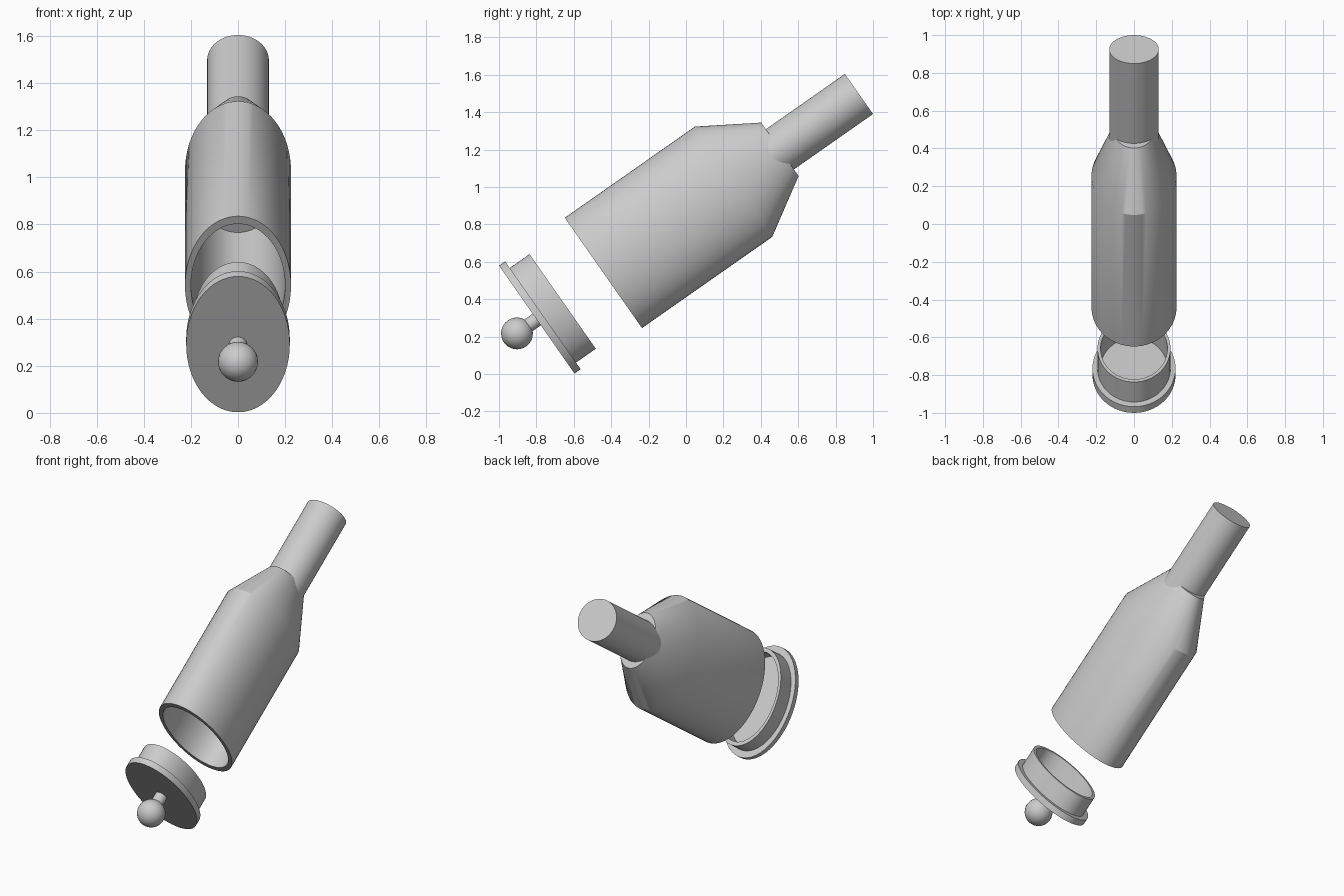
import bpy, bmesh, math
from mathutils import Matrix

cube = bpy.data.objects.get("Cube")
if cube:
    bpy.data.objects.remove(cube, do_unlink=True)

grey = bpy.data.materials.new("plain grey")
grey.use_nodes = True
COLOUR = (0.6, 0.6, 0.6, 1)
grey.diffuse_color = COLOUR
grey.node_tree.nodes["Principled BSDF"].inputs["Base Color"].default_value = COLOUR

# Shared tilted axis: local z runs from the lid up to the handle end
AXIS = Matrix.Translation((0, -0.798, 0.291)) @ Matrix.Rotation(math.radians(-55), 4, 'X')
OVAL = 1.6
SEGMENTS = 64


def finish(name, bm):
    bmesh.ops.recalc_face_normals(bm, faces=bm.faces)
    mesh = bpy.data.meshes.new(name)
    bm.to_mesh(mesh)
    bm.free()
    mesh.materials.append(grey)
    obj = bpy.data.objects.new(name, mesh)
    bpy.context.collection.objects.link(obj)
    obj.matrix_world = AXIS
    bpy.ops.object.select_all(action='DESELECT')
    obj.select_set(True)
    bpy.context.view_layer.objects.active = obj
    bpy.ops.object.shade_smooth_by_angle(angle=math.radians(30))
    return obj


def turned(name, profile, stretch=1.0):
    """Sweep (radius, height) points round the axis and close both ends."""
    bm = bmesh.new()
    rings = []
    for radius, height in profile:
        ring = []
        for i in range(SEGMENTS):
            t = math.tau * i / SEGMENTS
            ring.append(bm.verts.new((radius * math.cos(t),
                                      radius * stretch * math.sin(t), height)))
        rings.append(ring)
    for low, high in zip(rings, rings[1:]):
        for i in range(SEGMENTS):
            j = (i + 1) % SEGMENTS
            bm.faces.new((low[i], low[j], high[j], high[i]))
    bm.faces.new(rings[0])
    bm.faces.new(rings[-1])
    return finish(name, bm)


# Hollow oval body: cavity floor, rim, outer wall, tapered shoulder
turned("body", [(0.2, 1.285), (0.2, 0.435), (0.225, 0.435),
                (0.225, 1.285), (0.109, 1.587)], OVAL)

# Round handle, rooted inside the shoulder
turned("handle", [(0.131, 1.3), (0.131, 2.103)])

# Lid: flange with a hollow plug
turned("lid", [(0.22, 0), (0.22, 0.04), (0.193, 0.04), (0.193, 0.169),
               (0.177, 0.169), (0.177, 0.04)], OVAL)

# Lid knob on a short stem
turned("knob_stem", [(0.038, -0.12), (0.038, 0.01)])
ball = bmesh.new()
bmesh.ops.create_uvsphere(ball, u_segments=32, v_segments=16, radius=0.085,
                          matrix=Matrix.Translation((0, 0, -0.129)))
finish("knob", ball)
